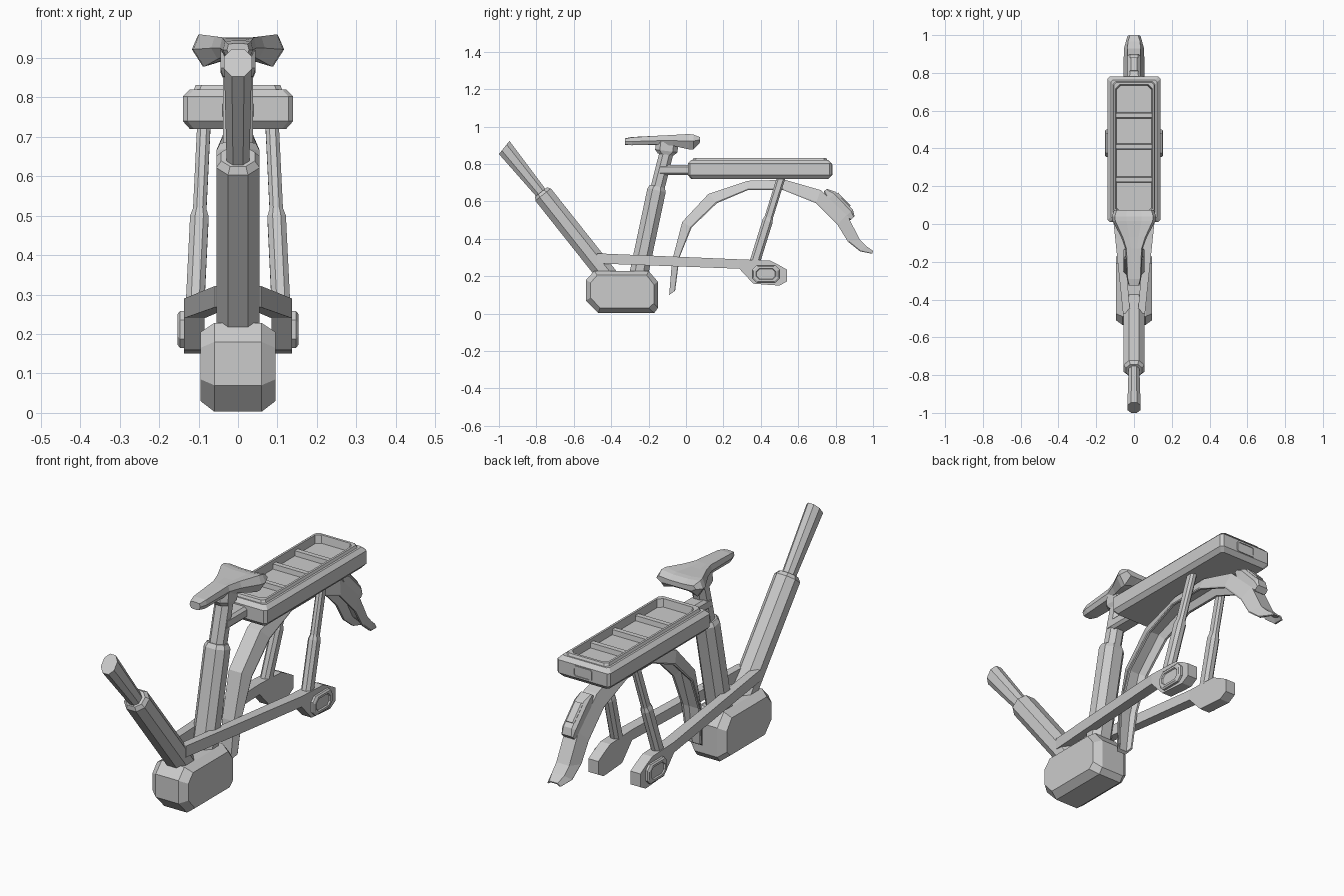
import bpy, bmesh
from mathutils import Vector


def loft(name, rings, mirror=False, closed_ends=True):
    """Skin a list of equal-length closed rings and cap both ends."""
    bm = bmesh.new()
    vr = [[bm.verts.new(p) for p in r] for r in rings]
    n = len(vr[0])
    for a, b in zip(vr, vr[1:]):
        for i in range(n):
            bm.faces.new((a[i], a[(i + 1) % n], b[(i + 1) % n], b[i]))
    if closed_ends:
        bm.faces.new(vr[0])
        bm.faces.new(vr[-1])
    bmesh.ops.recalc_face_normals(bm, faces=bm.faces)
    me = bpy.data.meshes.new(name)
    bm.to_mesh(me)
    bm.free()
    ob = bpy.data.objects.new(name, me)
    bpy.context.collection.objects.link(ob)
    if mirror:
        ob.modifiers.new("mirror", 'MIRROR').use_axis[0] = True
    return ob


def oct_rect(u0, u1, v0, v1, c):
    """Rectangle with chamfered corners."""
    return [(u0 + c, v0), (u1 - c, v0), (u1, v0 + c), (u1, v1 - c),
            (u1 - c, v1), (u0 + c, v1), (u0, v1 - c), (u0, v0 + c)]


def stack(name, axis, layers, mirror=False):
    """Loft chamfered rectangles (u0,u1,v0,v1,chamfer,height) along an axis."""
    put = {'x': lambda u, v, w: (w, u, v), 'y': lambda u, v, w: (u, w, v),
           'z': lambda u, v, w: (u, v, w)}[axis]
    return loft(name, [[put(u, v, l[5]) for u, v in oct_rect(*l[:5])] for l in layers], mirror)


def tube(name, a, b, stations, mirror=False, k=0.28):
    """Octagonal bar from a to b; stations are (fraction, x width, depth)."""
    a, b = Vector(a), Vector(b)
    d = (b - a).normalized()
    side = (Vector((1, 0, 0)) - d * d.x).normalized()
    up = d.cross(side)
    rings = []
    for t, w, h in stations:
        c = a.lerp(b, t)
        rings.append([c + side * u + up * v
                      for u, v in oct_rect(-w / 2, w / 2, -h / 2, h / 2, k * min(w, h))])
    return loft(name, rings, mirror)


# Motor housing: chamfered octagon side profile
outer = [(-.535, .18), (-.49, .228), (-.2, .228), (-.15, .17),
         (-.15, .03), (-.17, .003), (-.47, .003), (-.535, .07)]
inner = [(-.51, .165), (-.475, .205), (-.21, .205), (-.172, .155),
         (-.172, .055), (-.2, .03), (-.46, .03), (-.51, .085)]
loft("motor_housing", [[(x, y, z) for y, z in p] for x, p in
                       ((-.095, inner), (-.06, outer), (.06, outer), (.095, inner))])

# Down tube and the front stem sliding out of it
tube("down_tube", (0, -.41, .19), (0, -.775, .65),
     [(0, .11, .106), (.97, .11, .106), (1, .085, .08)])
stem = tube("front_stem", (0, -.73, .59), (0, -.972, .888), [(0, .055, .058), (1, .07, .072)])
for v in stem.data.vertices[8:]:          # slanted cut at the stem end
    v.co.z += (v.co.y + .972) * .45

# Seat tube, post, clamp
tube("seat_tube", (0, -.257, .19), (0, -.153, .68),
     [(0, .11, .1), (.96, .11, .1), (1, .09, .08)])
tube("seat_post", (0, -.16, .64), (0, -.094, .9), [(0, .075, .075), (1, .075, .075)])
tube("seat_clamp", (0, -.108, .85), (0, -.1, .915),
     [(0, .075, .085), (.3, .09, .12), (1, .09, .12)])

# Saddle: sections along y (y, half width, mid top, edge top, side, edge bottom, mid bottom)
seat = []
for y, w, zt, ze, zm, zb, zc in [
        (-.325, .028, .937, .935, .92, .905, .902), (-.29, .038, .944, .942, .92, .9, .9),
        (-.13, .046, .95, .952, .925, .905, .902), (-.07, .068, .95, .955, .925, .897, .9),
        (.015, .113, .952, .96, .922, .878, .892), (.04, .117, .95, .957, .922, .878, .892),
        (.075, .105, .938, .943, .93, .915, .915)]:
    half = [(w * .35, zt), (w * .87, ze), (w, zm), (w * .76, zb), (w * .35, zc)]
    seat.append([(x, y, z) for x, z in half] + [(-x, y, z) for x, z in reversed(half)])
loft("saddle", seat)

# Cargo rack with a raised rim and sunken tray, plus cross bars
stack("cargo_rack", 'z', [
    (-.122, .122, .028, .762, .01, .72), (-.14, .14, .01, .78, .012, .74),
    (-.14, .14, .01, .78, .012, .802), (-.122, .122, .028, .762, .01, .82),
    (-.112, .112, .035, .755, .015, .82), (-.107, .107, .04, .75, .015, .832),
    (-.097, .097, .06, .738, .02, .832), (-.092, .092, .066, .732, .02, .795)])
for i, y in enumerate((.235, .41, .575)):
    stack(f"rack_bar_{i + 1}", 'z', [(-.095, .095, y - .016, y + .016, .003, .79),
                                     (-.095, .095, y - .012, y + .012, .003, .818)])
stack("rack_light", 'y', [(-.05, .05, .742, .798, .008, .77), (-.05, .05, .742, .798, .008, .784),
                          (-.042, .042, .75, .79, .006, .784), (-.042, .042, .75, .79, .006, .779)])
stack("rack_connector", 'y', [(-.04, .04, .74, .795, .012, -.14), (-.04, .04, .74, .795, .012, .03)])

# Chain stays with dropouts, flaring outwards to the rear
stay = []
for y, zt, zb, xi, xo in [(-.475, .322, .268, .02, .058), (.285, .29, .24, .085, .137),
                          (.36, .287, .16, .085, .137), (.45, .283, .153, .085, .137),
                          (.5, .258, .15, .085, .137), (.54, .235, .172, .085, .137)]:
    stay.append([(xi, y, zb), (xo, y, zb), (xo, y, zt), (xi, y, zt)])
loft("chain_stay", stay, mirror=True)
stack("axle_cap", 'x', [(.355, .5, .165, .258, .022, .13), (.355, .5, .165, .258, .022, .147),
                        (.362, .493, .172, .251, .022, .153), (.375, .48, .182, .241, .016, .153),
                        (.378, .477, .185, .238, .015, .147)], mirror=True)

# Rear struts: thick sleeve with a thinner rod
lo, hi = (.11, .36, .25), (.086, .513, .74)
tube("rear_strut", lo, hi, [(0, .047, .056), (.5, .047, .056), (.54, .034, .045),
                            (1, .034, .045)], mirror=True)

# Fender: tapered channel, path rows are (outer y, z, inner y, z, half width)
path = [(-.09, .1, -.058, .122, .04), (-.075, .28, -.035, .3, .05), (-.02, .49, .03, .46, .055),
        (.12, .64, .165, .59, .055), (.33, .71, .33, .66, .055), (.53, .715, .52, .66, .055),
        (.72, .66, .695, .59, .055), (.86, .53, .81, .475, .055), (.93, .395, .865, .385, .055),
        (.965, .36, .93, .333, .052), (1.0, .335, .995, .32, .035)]
section = [(.62, 0), (1, .9), (.97, 1), (.78, 1), (.5, .4)]
rings = []
for oy, oz, iy, iz, w in path:
    o, n = Vector((0, oy, oz)), Vector((0, iy - oy, iz - oz))
    half = [o + n * d + Vector((s * w, 0, 0)) for s, d in section]
    rings.append(half + [Vector((-p.x, p.y, p.z)) for p in reversed(half)])
loft("rear_fender", rings)

# Tail light block on the fender
light = tube("tail_light", (0, .745, .66), (0, .89, .51),
             [(0, .06, .02), (.22, .07, .068), (.85, .07, .068), (1, .06, .03)], k=.2)
tube("tail_light_lens", (0, .803, .636), (0, .87, .567), [(0, .045, .03), (1, .045, .03)], k=.2)
